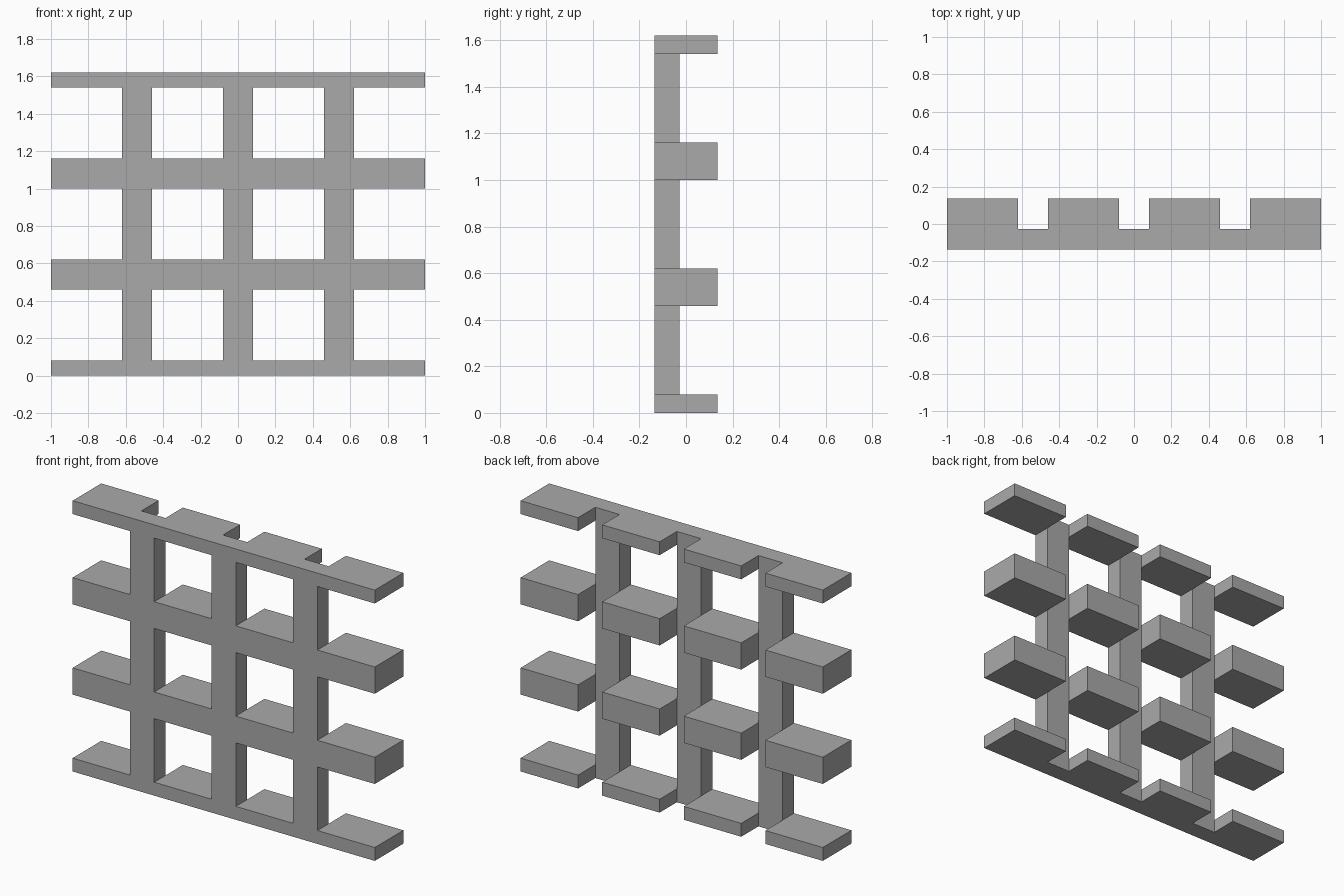
import bpy
import bmesh

cube = bpy.data.objects.get("Cube")
if cube:
    bpy.data.objects.remove(cube, do_unlink=True)

grey = bpy.data.materials.new("plain grey")
grey.use_nodes = True
colour = (0.4, 0.4, 0.4, 1)
grey.diffuse_color = colour
grey.node_tree.nodes["Principled BSDF"].inputs["Base Color"].default_value = colour

# Grid lines: openings and bars alternate along x and z
BAR, OPENING = 0.16, 0.38


def grid_lines(start, widths):
    lines = [start]
    for width in widths:
        lines.append(lines[-1] + width)
    return lines


xs = grid_lines(-1, [OPENING, BAR] * 3 + [OPENING])
zs = grid_lines(0, [BAR / 2] + [OPENING, BAR] * 2 + [OPENING, BAR / 2])
ys = [-0.135, -0.028, 0.135]
lines = (xs, ys, zs)


# Posts fill only the front layer; shelves run full depth, notched behind posts
def solid(cell):
    if any(not 0 <= c < len(l) - 1 for c, l in zip(cell, lines)):
        return False
    i, layer, k = cell
    post, shelf = i % 2 == 1, k % 2 == 0
    return (post or shelf) if layer == 0 else (shelf and not post)


# Build only the outer skin of the filled cells
bm = bmesh.new()
verts = {}


def corner(key):
    if key not in verts:
        verts[key] = bm.verts.new([l[n] for l, n in zip(lines, key)])
    return verts[key]


cells = [(i, j, k) for i in range(len(xs) - 1)
         for j in range(len(ys) - 1) for k in range(len(zs) - 1)]
for cell in filter(solid, cells):
    for axis in range(3):
        u, v = (axis + 1) % 3, (axis + 2) % 3
        for side in (0, 1):
            neighbour = list(cell)
            neighbour[axis] += 1 if side else -1
            if solid(neighbour):
                continue
            ring = []
            for du, dv in ((0, 0), (1, 0), (1, 1), (0, 1)):
                key = list(cell)
                key[axis] += side
                key[u] += du
                key[v] += dv
                ring.append(corner(tuple(key)))
            bm.faces.new(ring if side else ring[::-1])

mesh = bpy.data.meshes.new("lattice_shelf")
bm.to_mesh(mesh)
bm.free()
mesh.materials.append(grey)
shelf_object = bpy.data.objects.new("lattice_shelf", mesh)
bpy.context.collection.objects.link(shelf_object)
